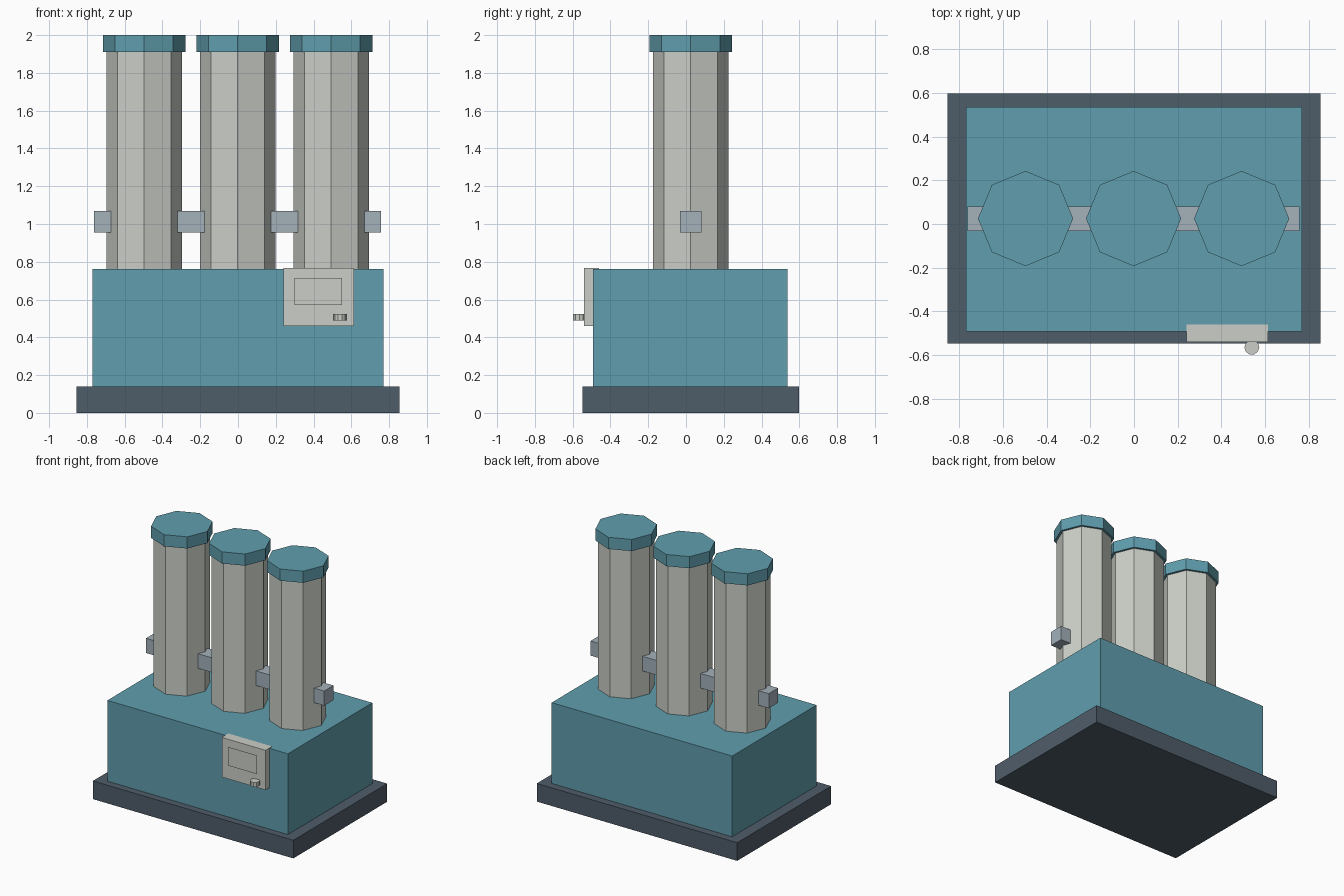
import bpy, bmesh
from math import tau, cos, sin

if "Cube" in bpy.data.objects:
    bpy.data.objects.remove(bpy.data.objects["Cube"], do_unlink=True)


def material(name, hex_code):
    # sRGB hex to linear values
    srgb = [int(hex_code[i:i + 2], 16) / 255 for i in (0, 2, 4)]
    rgba = [((c + 0.055) / 1.055) ** 2.4 for c in srgb] + [1]
    mat = bpy.data.materials.new(name)
    mat.use_nodes = True
    mat.diffuse_color = rgba
    node = next(n for n in mat.node_tree.nodes if n.type == "BSDF_PRINCIPLED")
    node.inputs["Base Color"].default_value = rgba
    return mat


teal = material("teal", "609eae")
cream = material("warm grey", "cbcfc7")
slate = material("dark slate", "4f5d69")
steel = material("steel grey", "a3b1ba")


def finish(name, bm, *mats):
    bmesh.ops.recalc_face_normals(bm, faces=bm.faces[:])
    mesh = bpy.data.meshes.new(name)
    bm.to_mesh(mesh)
    bm.free()
    for mat in mats:
        mesh.materials.append(mat)
    obj = bpy.data.objects.new(name, mesh)
    bpy.context.collection.objects.link(obj)
    return obj


def box(name, x, y, z, mat):
    bm = bmesh.new()
    bmesh.ops.create_cube(bm, size=1)
    for v in bm.verts:
        v.co = [(lo + hi) / 2 + c * (hi - lo) for c, (lo, hi) in zip(v.co, (x, y, z))]
    return finish(name, bm, mat)


def prism(name, centre, radius, z, sides, mat):
    # Upright prism with a corner on the x axis
    bm = bmesh.new()
    ring = [bm.verts.new((centre[0] + radius * cos(tau * i / sides),
                          centre[1] + radius * sin(tau * i / sides), z[0]))
            for i in range(sides)]
    base = bm.faces.new(ring)
    top = bmesh.ops.extrude_face_region(bm, geom=[base])["geom"]
    for v in top:
        if isinstance(v, bmesh.types.BMVert):
            v.co.z = z[1]
    return finish(name, bm, mat)


# Plinth and cabinet
box("base_plinth", (-0.855, 0.855), (-0.547, 0.597), (0, 0.14), slate)
box("cabinet", (-0.77, 0.77), (-0.492, 0.537), (0.14, 0.763), teal)

# Row of capped octagonal columns
for label, x in (("right", -0.497), ("middle", -0.002), ("left", 0.493)):
    prism(label + "_column", (x, 0.025), 0.2, (0.763, 1.91), 8, cream)
    prism(label + "_cap", (x, 0.025), 0.218, (1.91, 2), 8, teal)

# Bar linking the columns
box("link_bar", (-0.763, 0.758), (-0.032, 0.081), (0.955, 1.068), steel)

# Control panel on the front
box("control_panel", (0.24, 0.613), (-0.54, -0.46), (0.46, 0.766), cream)

# Display with a sloping frame and a pale screen face
bm = bmesh.new()
corners = [(0.30, 0.57), (0.55, 0.57), (0.55, 0.714), (0.30, 0.714)]
screen = bm.faces.new([bm.verts.new((x, -0.541, z)) for x, z in corners])
bmesh.ops.inset_region(bm, faces=[screen], thickness=0.027)
for v in screen.verts:
    v.co.y = -0.552
screen.material_index = 1
display = finish("display", bm, slate, cream)
# Keep the open plate facing the front
if display.data.polygons[0].normal.y > 0:
    display.data.flip_normals()

# Control knob
prism("control_knob", (0.54, -0.565), 0.034, (0.49, 0.524), 10, cream)
